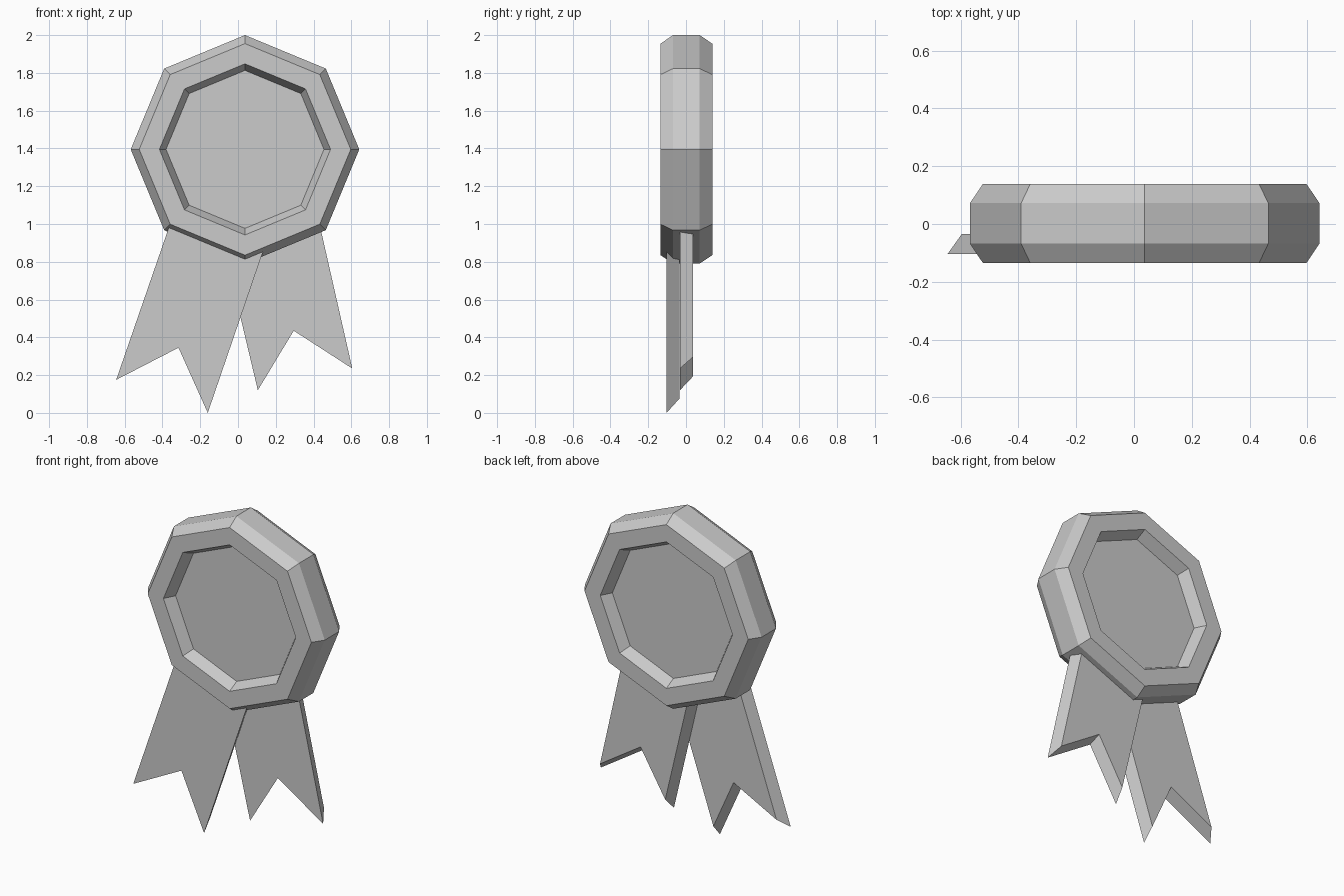
import bpy
import bmesh
import math
from mathutils import Vector

if "Cube" in bpy.data.objects:
    bpy.data.objects.remove(bpy.data.objects["Cube"], do_unlink=True)

grey = bpy.data.materials.new("plain grey")
grey.use_nodes = True
colour = (0.6, 0.6, 0.6, 1)
grey.diffuse_color = colour
grey.node_tree.nodes["Principled BSDF"].inputs["Base Color"].default_value = colour


def loft(name, loops):
    """Skin a stack of equal-length loops and cap both ends."""
    bm = bmesh.new()
    rings = [[bm.verts.new(p) for p in loop] for loop in loops]
    n = len(rings[0])
    for a, b in zip(rings, rings[1:]):
        for i in range(n):
            j = (i + 1) % n
            bm.faces.new((a[i], a[j], b[j], b[i]))
    bm.faces.new(rings[0])
    bm.faces.new(rings[-1])
    bmesh.ops.recalc_face_normals(bm, faces=bm.faces)
    mesh = bpy.data.meshes.new(name)
    bm.to_mesh(mesh)
    bm.free()
    mesh.materials.append(grey)
    obj = bpy.data.objects.new(name, mesh)
    bpy.context.collection.objects.link(obj)
    return obj


def octagon(radius, y):
    angles = [math.pi / 2 + k * math.pi / 4 for k in range(8)]
    return [(0.037 + radius * math.cos(a), y, 1.395 + radius * math.sin(a))
            for a in angles]


def shrink(points, d):
    """Move every side of a counter-clockwise outline inwards by d."""
    pts = [Vector(p) for p in points]
    result = []
    for i, p in enumerate(pts):
        e1 = (p - pts[i - 1]).normalized()
        e2 = (pts[(i + 1) % len(pts)] - p).normalized()
        n1, n2 = Vector((-e1.y, e1.x)), Vector((-e2.y, e2.x))
        result.append(p + (n1 + n2) * d / (1 + n1.dot(n2)))
    return result


def ribbon(name, outline, front, back):
    loft(name, [[(x, front, z) for x, z in outline],
                [(x, back, z) for x, z in shrink(outline, 0.028)]])


# Medallion: chamfered octagon with a recessed disc on both sides
half = [(0.418, 0.068), (0.453, 0.137), (0.56, 0.137), (0.605, 0.07)]
profile = [(r, -y) for r, y in half] + [(r, y) for r, y in reversed(half)]
loft("medallion", [octagon(r, y + 0.002) for r, y in profile])

# Notched ribbon tails, narrowing towards the back
ribbon("right_ribbon", [(-0.645, 0.175), (-0.315, 0.345), (-0.16, 0),
                        (0.155, 0.92), (-0.365, 0.985)], -0.103, -0.034)
ribbon("left_ribbon", [(0.105, 0.12), (0.295, 0.435), (0.605, 0.235),
                       (0.435, 0.985), (-0.085, 0.92)], -0.032, 0.037)
